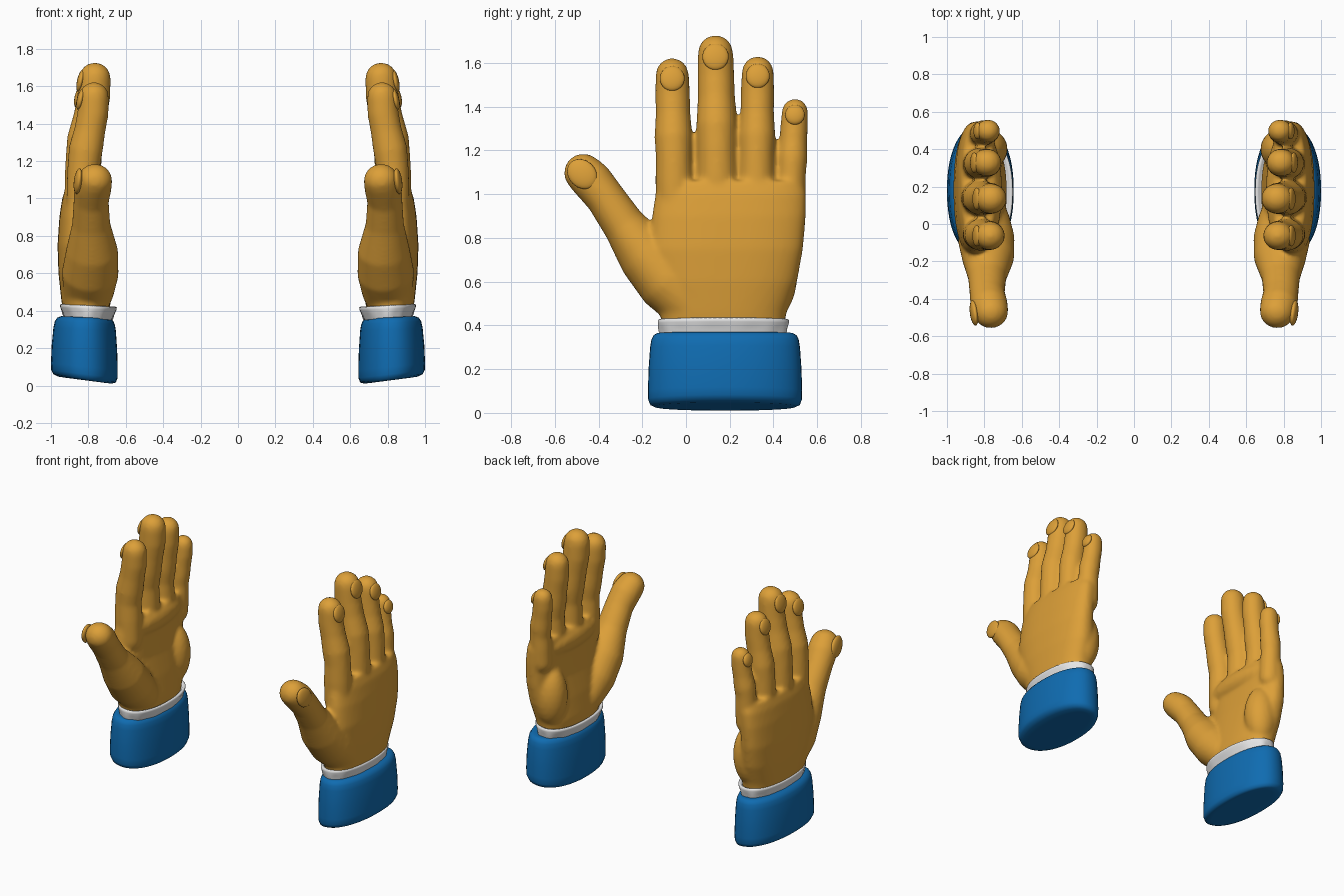
import bpy, bmesh, math
from mathutils import Vector, Matrix

if "Cube" in bpy.data.objects:
    bpy.data.objects.remove(bpy.data.objects["Cube"])


def material(name, rgb, rough=0.6):
    m = bpy.data.materials.new(name)
    m.use_nodes = True
    m.diffuse_color = (*rgb, 1)
    bsdf = m.node_tree.nodes["Principled BSDF"]
    bsdf.inputs["Base Color"].default_value = (*rgb, 1)
    bsdf.inputs["Roughness"].default_value = rough
    return m


SKIN = material("golden skin", (0.72, 0.35, 0.04))
BLUE = material("blue sleeve", (0.005, 0.15, 0.44))
WHITE = material("white shirt cuff", (0.8, 0.8, 0.8))


def loft(bm, rings):
    """Skin a stack of equal-length point rings and cap both ends."""
    loops = [[bm.verts.new(p) for p in ring] for ring in rings]
    n = len(loops[0])
    faces = [bm.faces.new(loops[0][::-1]), bm.faces.new(loops[-1])]
    for a, b in zip(loops, loops[1:]):
        for i in range(n):
            j = (i + 1) % n
            faces.append(bm.faces.new((a[i], a[j], b[j], b[i])))
    bmesh.ops.recalc_face_normals(bm, faces=faces)


def oval(z, x0, x1, y0, y1, power=2.2, slope=0.0, ripple=0.0, n=48):
    """Horizontal superellipse ring, optionally tilted along x and rippled."""
    ring = []
    for i in range(n):
        t = math.tau * i / n
        c, s = math.cos(t), math.sin(t)
        k = 1 + ripple * math.sin(11 * t)
        x = (x0 + x1) / 2 + (x1 - x0) / 2 * k * math.copysign(abs(c) ** (2 / power), c)
        y = (y0 + y1) / 2 + (y1 - y0) / 2 * k * math.copysign(abs(s) ** (2 / power), s)
        ring.append(Vector((x, y, z + slope * (x - 0.81))))
    return ring


def tube(bm, path, depth=1.0, n=24):
    """Round-ended limb through (x, y, z, radius) points; depth scales its x thickness."""
    pts = [Vector(p[:3]) for p in path]
    rad = [p[3] for p in path]
    rings = []

    def ring(c, d, r):
        u = (Vector((1, 0, 0)) - d * d.x).normalized()
        v = d.cross(u)
        rings.append([c + u * r * depth * math.cos(math.tau * i / n)
                      + v * r * math.sin(math.tau * i / n) for i in range(n)])

    caps = [math.radians(a) for a in (82, 65, 45, 25)]
    last = len(pts) - 1
    for i, (p, r) in enumerate(zip(pts, rad)):
        d = (pts[min(i + 1, last)] - pts[max(i - 1, 0)]).normalized()
        if i == 0:
            for a in caps:
                ring(p - d * r * math.sin(a), d, r * math.cos(a))
        ring(p, d, r)
        if i == last:
            for a in reversed(caps):
                ring(p + d * r * math.sin(a), d, r * math.cos(a))
    loft(bm, rings)


def ball(bm, centre, size, turn=Matrix()):
    m = Matrix.Translation(centre) @ turn @ Matrix.Diagonal((*size, 1))
    bmesh.ops.create_uvsphere(bm, u_segments=24, v_segments=14, radius=1, matrix=m)


def finish(bm, name, mat):
    me = bpy.data.meshes.new(name)
    bm.to_mesh(me)
    bm.free()
    me.materials.append(mat)
    for p in me.polygons:
        p.use_smooth = True
    ob = bpy.data.objects.new(name, me)
    bpy.context.collection.objects.link(ob)
    return ob


def mirror(ob):
    mod = ob.modifiers.new("Other hand", "MIRROR")
    mod.use_mirror_merge = False


# Palm and wrist
hand = bmesh.new()
loft(hand, [oval(*r, power=2.4) for r in (
    (0.36, 0.69, 0.93, -0.10, 0.44),
    (0.46, 0.68, 0.945, -0.12, 0.46),
    (0.60, 0.70, 0.96, -0.16, 0.508),
    (0.75, 0.73, 0.965, -0.17, 0.535),
    (0.90, 0.735, 0.955, -0.155, 0.548),
    (1.00, 0.73, 0.94, -0.14, 0.55),
    (1.06, 0.74, 0.92, -0.12, 0.53))])
# Heel of the palm and pads under the fingers
ball(hand, (0.79, 0.40, 0.64), (0.115, 0.11, 0.21))
ball(hand, (0.79, 0.18, 0.98), (0.085, 0.30, 0.09))

# Fingers: base y, tip y, tip height, tip x, base x, radius
nails = bmesh.new()
FINGERS = ((-0.05, -0.063, 1.622, 0.77, 0.825, 0.083),
           (0.145, 0.135, 1.727, 0.765, 0.83, 0.088),
           (0.32, 0.328, 1.63, 0.785, 0.83, 0.08),
           (0.472, 0.498, 1.437, 0.78, 0.81, 0.066))
# Share of the length, share of the inward bend, thickness
JOINTS = ((0, 0, 1.05), (0.25, 0, 1.05), (0.42, 0, 1.0), (0.56, 0.2, 1.05),
          (0.72, 0.6, 0.96), (0.86, 0.9, 0.96), (1, 1, 0.92))
for y0, y1, top, x1, x0, r in FINGERS:
    z0, z1 = 0.9, top - r * 0.92
    tube(hand, [(x0 + (x1 - x0) * b, y0 + (y1 - y0) * t, z0 + (z1 - z0) * t, r * k)
                for t, b, k in JOINTS], depth=1.05)
    ball(nails, (x1 + r * 0.86, y1, z1 - r * 0.2), (0.02, r * 0.68, r * 0.7),
         Matrix.Rotation(math.radians(-12), 4, "Y"))

# Thumb with its fleshy base
tube(hand, [(0.80, 0.02, 0.50, 0.13), (0.79, -0.08, 0.60, 0.145),
            (0.78, -0.18, 0.72, 0.133), (0.785, -0.285, 0.86, 0.098),
            (0.785, -0.37, 0.985, 0.09), (0.775, -0.43, 1.06, 0.095),
            (0.765, -0.468, 1.096, 0.09)], depth=1.05)
ball(nails, (0.855, -0.475, 1.092), (0.022, 0.062, 0.075),
     Matrix.Rotation(math.radians(45), 4, "X") @ Matrix.Rotation(math.radians(-8), 4, "Y"))

# Fuse the hand into one soft skin
hands = finish(hand, "hands", SKIN)
fuse = hands.modifiers.new("Fuse", "REMESH")
fuse.mode = "VOXEL"
fuse.voxel_size = 0.012
fuse.use_smooth_shade = True
soft = hands.modifiers.new("Soften", "SMOOTH")
soft.factor = 0.5
soft.iterations = 10
mirror(hands)
mirror(finish(nails, "fingernails", SKIN))

# Flared shirt cuff with a gathered lower edge
bm = bmesh.new()
loft(bm, [oval(*r, slope=0.05, ripple=w, n=88) for r, w in (
    ((0.32, 0.69, 0.925, -0.11, 0.45), 0),
    ((0.365, 0.668, 0.935, -0.12, 0.462), 0.012),
    ((0.39, 0.660, 0.942, -0.125, 0.466), 0.008),
    ((0.41, 0.650, 0.95, -0.128, 0.47), 0),
    ((0.425, 0.648, 0.952, -0.128, 0.47), 0),
    ((0.429, 0.655, 0.945, -0.121, 0.463), 0),
    ((0.425, 0.667, 0.935, -0.11, 0.452), 0),
    ((0.39, 0.69, 0.92, -0.09, 0.43), 0))])
mirror(finish(bm, "shirt_cuffs", WHITE))

# Thick sleeve end with rounded rims and a sloping underside
bm = bmesh.new()
RIMS = ((0.027, 0.06, 0.13), (0.028, 0.03, 0.13), (0.037, 0.010, 0.13),
        (0.06, 0.001, 0.12), (0.10, 0, 0.10), (0.20, 0.003, 0.08), (0.30, 0.010, 0.05),
        (0.335, 0.016, 0.05), (0.355, 0.026, 0.05), (0.364, 0.042, 0.05), (0.362, 0.07, 0.05))
loft(bm, [oval(z, 0.643 + i, 1.0 - i * 1.3, -0.174 + i, 0.531 - i, slope=s)
          for z, i, s in RIMS])
sleeve = finish(bm, "sleeves", BLUE)
for p in sleeve.data.polygons:
    if len(p.vertices) > 4:
        p.use_smooth = False
mirror(sleeve)
